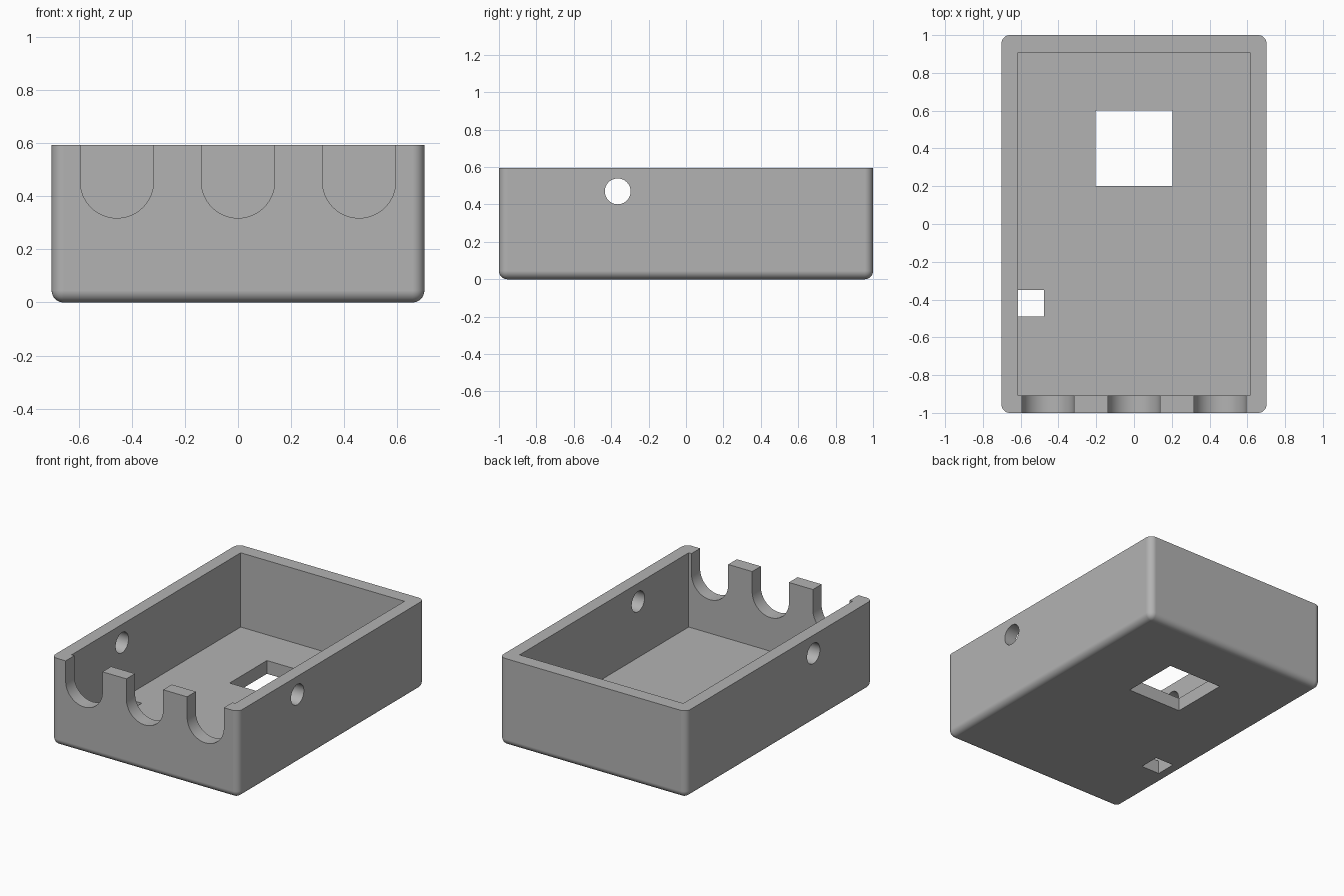
import bpy
import bmesh
from math import radians, pi
from mathutils import Matrix, Vector

cube = bpy.data.objects.get("Cube")
if cube:
    bpy.data.objects.remove(cube, do_unlink=True)

W, D, H = 1.404, 2.0, 0.594      # outer size
WALL, FLOOR, ROUND = 0.087, 0.09, 0.045

grey = bpy.data.materials.new("grey plastic")
grey.use_nodes = True
colour = (0.45, 0.45, 0.45, 1)
grey.diffuse_color = colour
grey.node_tree.nodes["Principled BSDF"].inputs["Base Color"].default_value = colour


def make_object(name, bm):
    mesh = bpy.data.meshes.new(name)
    bmesh.ops.recalc_face_normals(bm, faces=bm.faces)
    bm.to_mesh(mesh)
    bm.free()
    mesh.materials.append(grey)
    obj = bpy.data.objects.new(name, mesh)
    bpy.context.collection.objects.link(obj)
    return obj


def block(low, high):
    low, high = Vector(low), Vector(high)
    bm = bmesh.new()
    bmesh.ops.create_cube(bm, size=1, matrix=Matrix.Translation((low + high) / 2)
                          @ Matrix.Diagonal((*(high - low), 1)))
    return bm


def slot(x, radius, z):
    """Round-bottomed slot through the front wall, open at the top."""
    bm = bmesh.new()
    outline = [(x - radius, H + 0.1)]
    for i in range(33):
        v = Matrix.Rotation(pi + pi * i / 32, 2) @ Vector((radius, 0))
        outline.append((x + v.x, z + v.y))
    outline.append((x + radius, H + 0.1))
    face = bm.faces.new([bm.verts.new((px, -D / 2 - 0.1, pz)) for px, pz in outline])
    out = bmesh.ops.extrude_face_region(bm, geom=[face])
    moved = [g for g in out["geom"] if isinstance(g, bmesh.types.BMVert)]
    bmesh.ops.translate(bm, verts=moved, vec=(0, 0.1 + WALL + 0.05, 0))
    return bm


# Outer body: rounded on every edge except the rim
bm = block((-W / 2, -D / 2, 0), (W / 2, D / 2, H))
edges = [e for e in bm.edges if min(v.co.z for v in e.verts) < H / 2]
bmesh.ops.bevel(bm, geom=edges, offset=ROUND, offset_type='OFFSET', segments=8,
                profile=0.5, affect='EDGES')
case = make_object("case", bm)

# Cutters: cavity, floor openings, side holes and front slots
ix, iy = W / 2 - WALL, D / 2 - 0.093
cutters = {
    "cavity_cutter": block((-ix, -iy, FLOOR), (ix, iy, H + 0.1)),
    "floor_window_cutter": block((-0.203, 0.2, -0.1), (0.203, 0.6, 0.2)),
    "floor_port_cutter": block((-ix, -0.49, -0.1), (-0.477, -0.35, 0.2)),
}
side_hole = bmesh.new()
bmesh.ops.create_cone(side_hole, cap_ends=True, segments=48, radius1=0.069, radius2=0.069,
                      depth=W + 0.2, matrix=Matrix.Translation((0, -0.365, 0.47))
                      @ Matrix.Rotation(pi / 2, 4, 'Y'))
cutters["side_hole_cutter"] = side_hole
for i in (-1, 0, 1):
    cutters[f"front_slot_cutter_{i + 2}"] = slot(i * 0.456, 0.138, 0.456)

bpy.ops.object.select_all(action='DESELECT')
bpy.context.view_layer.objects.active = case
case.select_set(True)
for name, cutter_bm in cutters.items():
    cutter = make_object(name, cutter_bm)
    cutter.hide_render = True
    mod = case.modifiers.new(name, 'BOOLEAN')
    mod.operation, mod.solver, mod.object = 'DIFFERENCE', 'EXACT', cutter
    bpy.ops.object.modifier_apply(modifier=mod.name)
    bpy.data.objects.remove(cutter, do_unlink=True)

# Smooth rounds with flat walls and crisp rims
bpy.ops.object.shade_smooth_by_angle(angle=radians(30))
weighted = case.modifiers.new("flat_walls", 'WEIGHTED_NORMAL')
weighted.keep_sharp = True
weighted.weight = 100
